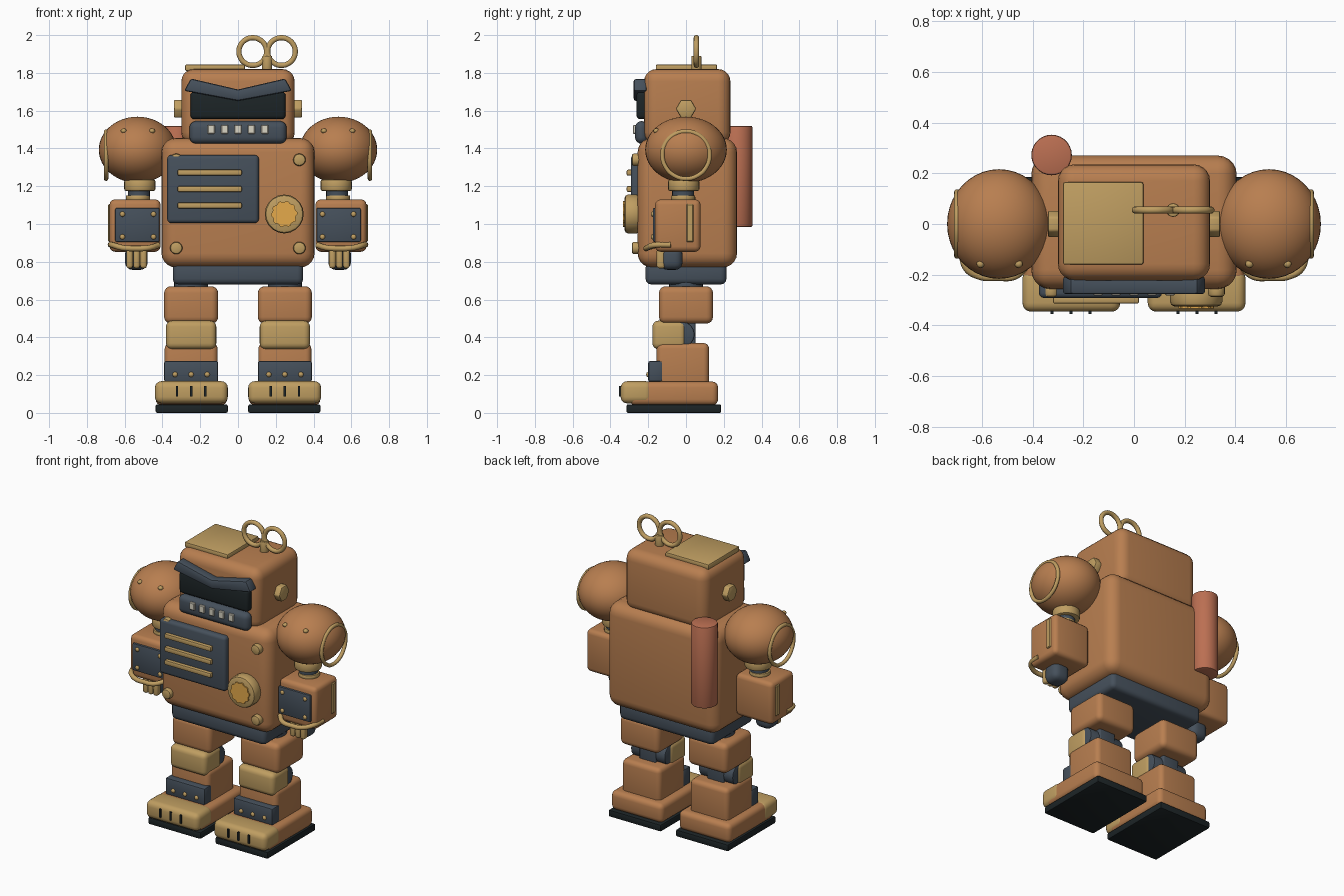
import bpy, bmesh, math
from mathutils import Matrix, Vector

if "Cube" in bpy.data.objects:
    bpy.data.objects.remove(bpy.data.objects["Cube"])

def mat(name, r, g, b):
    m = bpy.data.materials.new(name)
    m.diffuse_color = (r, g, b, 1)
    m.use_nodes = True
    m.node_tree.nodes["Principled BSDF"].inputs["Base Color"].default_value = m.diffuse_color
    return m

COPPER = mat("copper", .48, .21, .08)
GOLD = mat("gold", .52, .34, .12)
SLATE = mat("slate", .06, .08, .105)
DARK = mat("dark", .012, .018, .02)
GLOW = mat("glow", .78, .4, .07)
IVORY = mat("ivory", .7, .66, .55)
RED = mat("red_copper", .5, .16, .085)
ROT = {'X': Matrix.Rotation(math.pi / 2, 4, 'Y'),
       'Y': Matrix.Rotation(math.pi / 2, 4, 'X'), 'Z': Matrix()}

def finish(name, bm, m, bevel=0, seg=3, angle=35):
    """Bevel sharp edges, make an object and smooth it by angle."""
    if bevel:
        es = [e for e in bm.edges if e.calc_face_angle(0) > math.radians(angle)]
        bmesh.ops.bevel(bm, geom=es, offset=bevel, segments=seg, profile=.5,
                        affect='EDGES', clamp_overlap=True)
    bmesh.ops.recalc_face_normals(bm, faces=bm.faces)
    me = bpy.data.meshes.new(name)
    bm.to_mesh(me)
    bm.free()
    return link(name, me, m)

def link(name, data, m):
    ob = bpy.data.objects.new(name, data)
    bpy.context.collection.objects.link(ob)
    data.materials.append(m)
    if ob.type == 'MESH':
        bpy.ops.object.select_all(action='DESELECT')
        ob.select_set(True)
        bpy.context.view_layer.objects.active = ob
        bpy.ops.object.shade_smooth_by_angle(angle=math.radians(35))
    return ob

def box(name, x, y, z, m, bevel=.01, seg=3):
    """Box from (min, max) ranges."""
    bm = bmesh.new()
    c = Vector((sum(x) / 2, sum(y) / 2, sum(z) / 2))
    s = (abs(x[1] - x[0]), y[1] - y[0], z[1] - z[0])
    bmesh.ops.create_cube(bm, size=1, matrix=Matrix.Translation(c) @ Matrix.Diagonal((*s, 1)))
    return finish(name, bm, m, bevel, seg)

def cyl(name, c, r, depth, axis, m, bevel=0, n=24, spin=0):
    bm = bmesh.new()
    mx = Matrix.Translation(c) @ ROT[axis] @ Matrix.Rotation(spin, 4, 'Z')
    bmesh.ops.create_cone(bm, cap_ends=True, segments=n, radius1=r, radius2=r, depth=depth, matrix=mx)
    return finish(name, bm, m, bevel, 2, 70 if n > 8 else 35)

def ball(name, c, r, m, u=16, v=10):
    bm = bmesh.new()
    bmesh.ops.create_uvsphere(bm, u_segments=u, v_segments=v, radius=1,
                              matrix=Matrix.Translation(c) @ Matrix.Diagonal((*r, 1)))
    return finish(name, bm, m)

def tube(name, pts, r, m, cyclic=False):
    cu = bpy.data.curves.new(name, 'CURVE')
    cu.dimensions = '3D'
    cu.bevel_depth, cu.bevel_resolution, cu.resolution_u = r, 3, 6
    cu.use_fill_caps = True
    sp = cu.splines.new('BEZIER')
    sp.bezier_points.add(len(pts) - 1)
    for b, p in zip(sp.bezier_points, pts):
        b.co = p
        b.handle_left_type = b.handle_right_type = 'AUTO'
    sp.use_cyclic_u = cyclic
    return link(name, cu, m)

def ring(name, c, r, axis, m, minor):
    pts = [Vector(c) + ROT[axis] @ Vector((r * math.cos(a), r * math.sin(a), 0))
           for a in [i * math.tau / 12 for i in range(12)]]
    return tube(name, pts, minor, m, True)

# Torso, pelvis and head
box("torso", (-.405, .405), (-.256, .27), (.77, 1.455), COPPER, .075, 5)
box("pelvis", (-.345, .345), (-.214, .214), (.68, .8), SLATE, .03)
box("head", (-.3, .3), (-.222, .235), (1.42, 1.82), COPPER, .065, 5)

# Head top plate and winding key
box("head_plate", (-.28, .037), (-.16, .165), (1.81, 1.845), GOLD, .008, 2)
cyl("key_stem", (.154, .055, 1.845), .027, .09, 'Z', GOLD, .006)
for i, x in enumerate((.078, .23)):
    ring(f"key_loop_{i}", (x, .055, 1.913), .073, 'Y', GOLD, .0145)

# Face: visor, eyes, brow, mouth
box("visor", (-.252, .252), (-.262, -.2), (1.555, 1.7), DARK, .02)
box("mouth_plate", (-.257, .257), (-.27, -.2), (1.425, 1.545), SLATE, .035, 4)
for i in range(5):
    x = (i - 2) * .071
    box(f"tooth_{i}", (x - .019, x + .019), (-.281, -.25), (1.477, 1.525), IVORY, .004, 1)
bm = bmesh.new()
prof = [(-.285, 1.705), (-.25, 1.77), (0, 1.712), (.25, 1.77), (.285, 1.705), (0, 1.652)]
f = bm.faces.new([bm.verts.new((x, -.277, z)) for x, z in prof])
ext = bmesh.ops.extrude_face_region(bm, geom=[f])
bmesh.ops.translate(bm, vec=(0, .07, 0), verts=[v for v in ext['geom'] if isinstance(v, bmesh.types.BMVert)])
bmesh.ops.recalc_face_normals(bm, faces=bm.faces)
finish("brow", bm, SLATE, .012, 2)

# Chest: grille, bolts, dial
box("grille_panel", (-.375, .11), (-.292, -.22), (1.005, 1.365), SLATE, .02)
for i in range(3):
    z = 1.272 - i * .087
    box(f"grille_bar_{i}", (-.32, .02), (-.314, -.28), (z - .016, z + .016), GOLD, .008, 2)
for x in (-.327, .325):
    for z in (.873, 1.34):
        cyl("chest_bolt", (x, -.262, z), .033, .05, 'Y', GOLD, .012, 20)
cyl("dial_rim", (.245, -.285, 1.053), .103, .08, 'Y', GOLD, .018, 20)
bm = bmesh.new()
vs = []
for i in range(40):
    r, a = (.07 if i % 4 < 2 else .063), i * math.tau / 40
    vs.append(bm.verts.new((.245 + r * math.cos(a), -.333, 1.053 + r * math.sin(a))))
f = bm.faces.new(vs)
ext = bmesh.ops.extrude_face_region(bm, geom=[f])
bmesh.ops.translate(bm, vec=(0, .03, 0), verts=[v for v in ext['geom'] if isinstance(v, bmesh.types.BMVert)])
finish("dial_face", bm, GLOW)

# Back exhaust pipe
cyl("exhaust_pipe", (-.325, .272, 1.252), .08, .535, 'Z', RED, .008, 28)

for s, side in ((-1, "left"), (1, "right")):
    X = lambda a, b: tuple(sorted((s * a, s * b)))
    # Ear bolt
    cyl(f"{side}_ear_bolt", (s * .31, 0, 1.61), .054, .06, 'X', GOLD, .008, 6)
    # Shoulder
    ball(f"{side}_shoulder", (s * .532, 0, 1.393), (.205, .216, .175), COPPER, 40, 24)
    rim = ring(f"{side}_shoulder_ring", (s * .698, 0, 1.365), .125, 'X', GOLD, .012)
    for x in (.455, .605):
        ball(f"{side}_shoulder_rivet", (s * x, -.157, 1.493), (.016, .016, .013), GOLD, 12, 8)
    # Elbow joint
    cyl(f"{side}_arm_collar", (s * .52, -.012, 1.205), .083, .062, 'Z', GOLD, .012)
    cyl(f"{side}_elbow", (s * .525, -.015, 1.16), .058, .1, 'Z', SLATE)
    cyl(f"{side}_elbow_ring", (s * .53, -.015, 1.137), .064, .03, 'Z', GOLD, .008)
    # Forearm with plate, strip and guard rail
    box(f"{side}_forearm", X(.41, .68), (-.163, .077), (.853, 1.13), COPPER, .028)
    box(f"{side}_forearm_plate", X(.415, .65), (-.176, -.14), (.905, 1.085), SLATE, .008, 2)
    for x in (.447, .612):
        for z in (.932, 1.052):
            ball(f"{side}_plate_rivet", (s * x, -.176, z), (.014, .01, .014), GOLD, 12, 8)
    box(f"{side}_forearm_strip", X(.67, .688), (.002, .04), (.905, 1.105), GOLD, .005, 1)
    tube(f"{side}_guard_rail", [(s * x, y, z) for x, y, z in (
        (.675, -.08, .89), (.662, -.17, .888), (.61, -.205, .874), (.54, -.21, .87),
        (.47, -.205, .874), (.42, -.16, .888))], .015, GOLD)
    # Hand
    box(f"{side}_hand", X(.478, .598), (-.137, -.018), (.757, .88), SLATE, .04, 4)
    for i in range(3):
        x = .5 + i * .037
        box(f"{side}_finger_{i}", X(x - .0175, x + .0175), (-.155, -.11), (.765, .87), GOLD, .014)

    # Leg
    cx = .248
    cyl(f"{side}_hip", (s * cx, 0, .67), .09, .06, 'Z', SLATE)
    box(f"{side}_thigh", X(cx - .143, cx + .143), (-.143, .143), (.473, .67), COPPER, .035, 4)
    box(f"{side}_knee_cap", X(cx - .133, cx + .133), (-.178, 0), (.337, .488), GOLD, .032, 4)
    cyl(f"{side}_knee_joint", (s * cx, -.025, .415), .07, .25, 'X', SLATE, .008)
    box(f"{side}_knee_link", X(cx - .06, cx + .06), (-.05, .05), (.34, .5), SLATE)
    box(f"{side}_shin", X(cx - .14, cx + .14), (-.155, .122), (.13, .37), COPPER, .03, 4)
    box(f"{side}_ankle_plate", X(cx - .143, cx + .143), (-.2, -.125), (.165, .275), SLATE, .01, 2)
    for dx in (-.085, 0, .085):
        ball(f"{side}_ankle_rivet", (s * (cx + dx), -.2, .203), (.014, .011, .014), GOLD, 12, 8)
        # Toe slot
        box(f"{side}_toe_slot", X(cx + dx * .88 - .006, cx + dx * .88 + .006), (-.354, -.32), (.088, .143), DARK, 0)
    # Foot
    box(f"{side}_foot", X(.058, .436), (-.3, .17), (.04, .166), COPPER, .032, 4)
    box(f"{side}_toe_cap", X(.054, .44), (-.346, -.18), (.05, .168), GOLD, .035, 4)
    box(f"{side}_sole", X(.054, .436), (-.315, .186), (0, .045), DARK, .008, 2)
